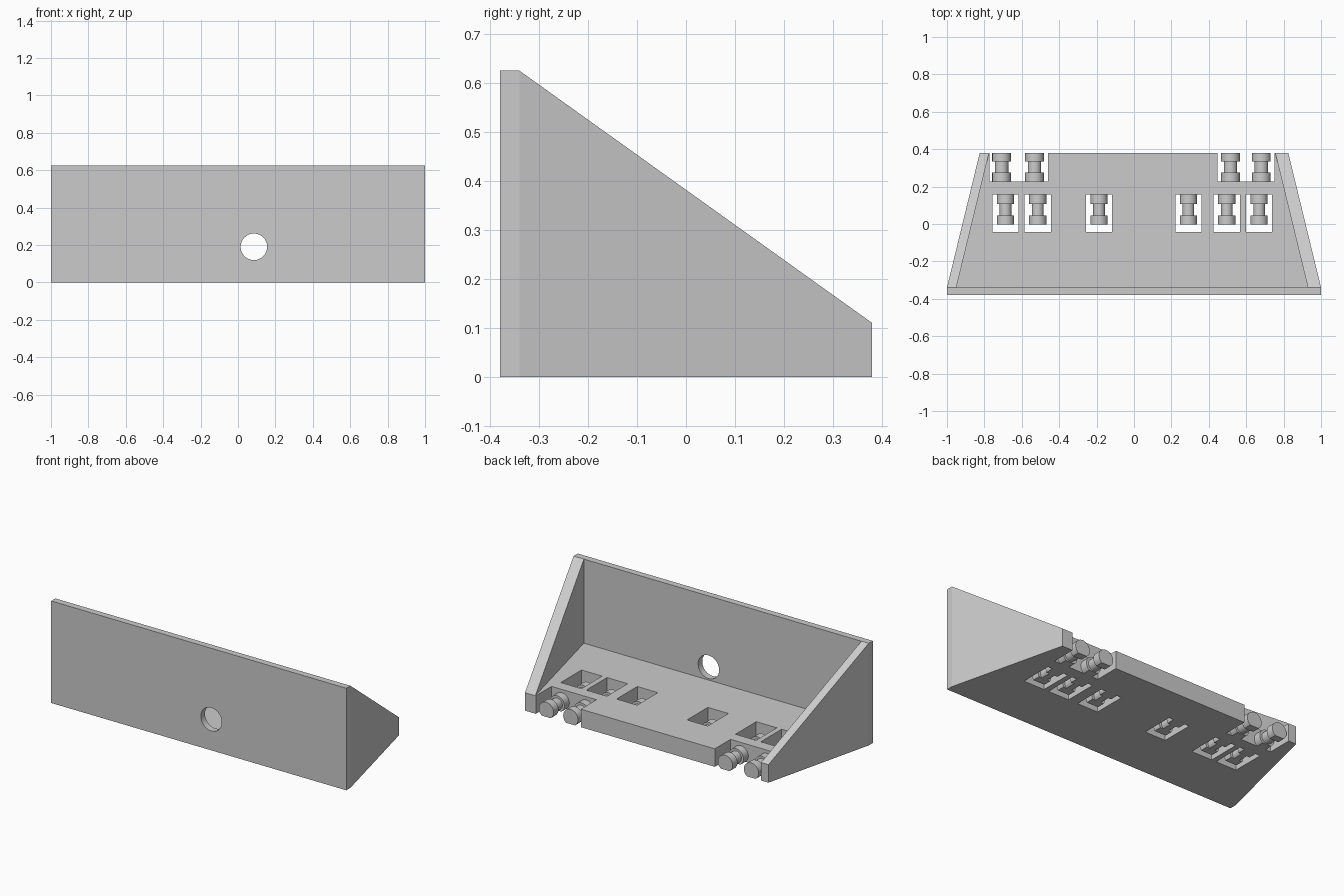
import bpy, bmesh, math

if "Cube" in bpy.data.objects:
    bpy.data.objects.remove(bpy.data.objects["Cube"])


def loft(name, lower, upper):
    """Solid between two matching closed outlines."""
    bm = bmesh.new()
    a = [bm.verts.new(p) for p in lower]
    b = [bm.verts.new(p) for p in upper]
    n = len(a)
    bm.faces.new(a)
    bm.faces.new(b)
    for i in range(n):
        j = (i + 1) % n
        bm.faces.new((a[i], a[j], b[j], b[i]))
    bmesh.ops.recalc_face_normals(bm, faces=bm.faces)
    mesh = bpy.data.meshes.new(name)
    bm.to_mesh(mesh)
    bm.free()
    ob = bpy.data.objects.new(name, mesh)
    bpy.context.collection.objects.link(ob)
    return ob


def slab(name, plan, z0, z1):
    return loft(name, [(x, y, z0) for x, y in plan], [(x, y, z1) for x, y in plan])


def prism_y(name, outline, y0, y1):
    return loft(name, [(x, y0, z) for x, z in outline], [(x, y1, z) for x, z in outline])


def box_plan(x0, x1, y0, y1):
    return [(x0, y0), (x1, y0), (x1, y1), (x0, y1)]


def cut(target, cutter):
    cutter.hide_render = True
    cutter.hide_viewport = True
    mod = target.modifiers.new("cut", 'BOOLEAN')
    mod.operation = 'DIFFERENCE'
    mod.solver = 'EXACT'
    mod.object = cutter


def flat_circle(x, z, r, n=32):
    """Circle with its lower part cut flat at z = 0."""
    a = math.acos(-z / r) if z < r else math.pi
    return [(x + r * math.sin(-a + 2 * a * i / n), z + r * math.cos(-a + 2 * a * i / n))
            for i in range(n + 1)]


BACK, INNER, FRONT, FLOOR, TOP = -0.38, -0.34, 0.38, 0.11, 0.625

# Tall wall with a round hole
wall = slab("tall_wall", box_plan(-1, 1, BACK, INNER), 0, TOP)
ring = [(0.085 + 0.071 * math.cos(i * math.tau / 48), 0.19 + 0.071 * math.sin(i * math.tau / 48))
        for i in range(48)]
cut(wall, prism_y("wall_hole_cutter", ring, -0.5, -0.2))

# Sloping side walls
for name, s, t in (("left_side_wall", -1, 0.05), ("right_side_wall", 1, 0.07)):
    plan = [(s, INNER), (s * 0.825, FRONT), (s * (0.825 - t), FRONT), (s * (1 - t), INNER)]
    loft(name, [(x, y, 0) for x, y in plan],
         [(x, y, TOP if y < 0 else FLOOR) for x, y in plan])

# Floor with two notches in its free edge
N = 0.228
floor = slab("floor", [
    (-0.95, INNER), (0.93, INNER), (0.755, FRONT), (0.752, FRONT), (0.752, N), (0.447, N),
    (0.447, FRONT), (-0.461, FRONT), (-0.461, N), (-0.773, N), (-0.773, FRONT),
    (-0.775, FRONT)], 0, FLOOR)


# Spool: two flanges joined by a thinner neck
def spool(name, x, z, y0, y1, flange, r, neck):
    prism_y(name + "_flange_a", flat_circle(x, z, r), y0, y0 + flange)
    prism_y(name + "_neck", flat_circle(x, z, neck), y0 + flange, y1 - flange)
    prism_y(name + "_flange_b", flat_circle(x, z, r), y1 - flange, y1)


# Windows in the floor, each holding a spool
for i, x in enumerate((-0.687, -0.515, -0.187, 0.291, 0.496, 0.669)):
    cut(floor, slab(f"window_cutter_{i}", box_plan(x - 0.07, x + 0.07, -0.044, 0.157), -0.1, 0.3))
    spool(f"window_spool_{i}", x, 0.025, -0.003, 0.157, 0.049, 0.046, 0.031)

# Spools in the edge notches
for i, x in enumerate((-0.708, -0.532, 0.516, 0.681)):
    spool(f"edge_spool_{i}", x, 0.04, N, FRONT, 0.047, 0.05, 0.036)

# Smooth the round parts
for ob in bpy.data.objects:
    if "spool" in ob.name:
        ob.data.shade_smooth()
        bpy.context.view_layer.objects.active = ob
        bpy.ops.object.select_all(action='DESELECT')
        ob.select_set(True)
        bpy.ops.object.shade_smooth_by_angle()
